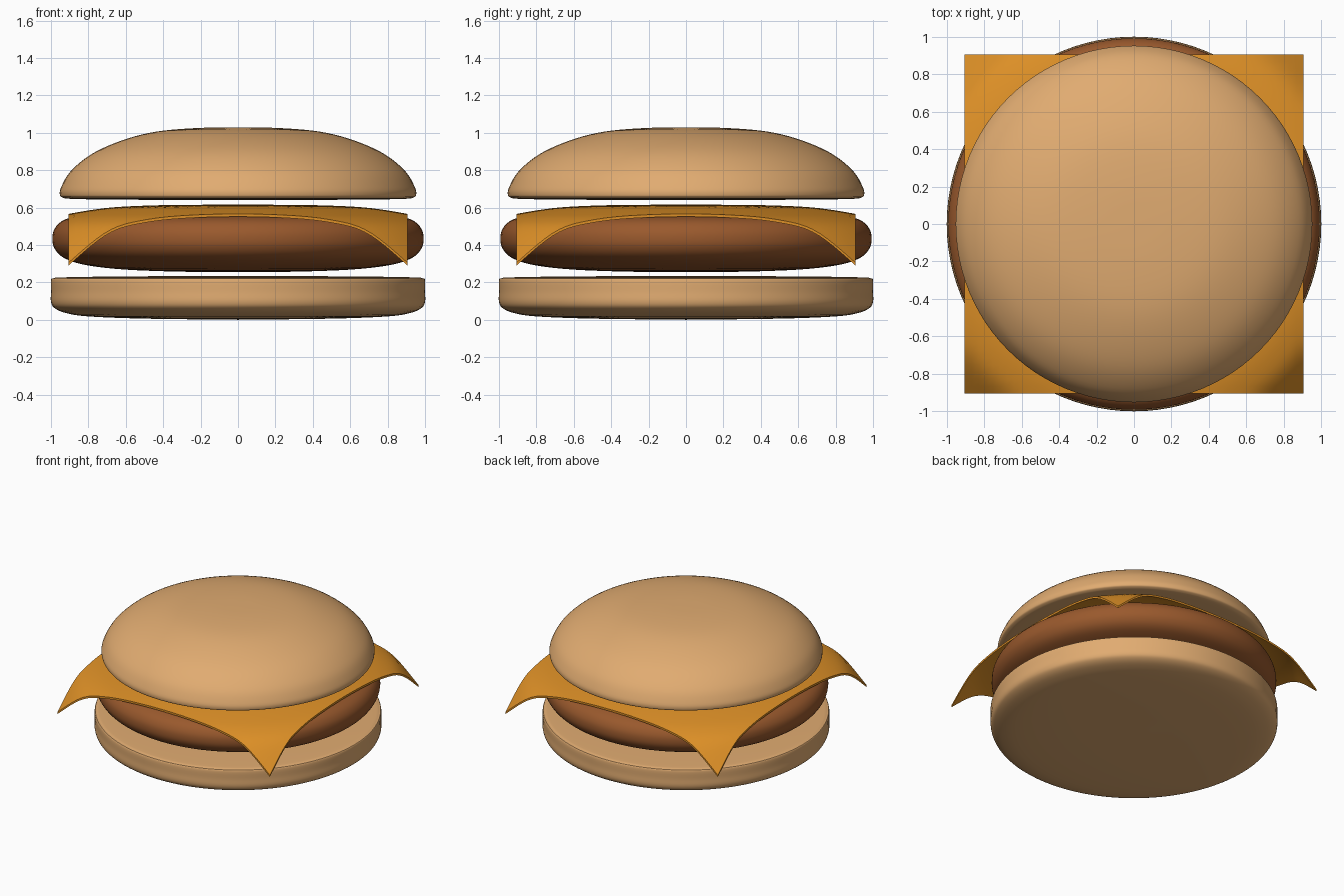
import bpy, bmesh
from math import pi
from mathutils import Vector

if "Cube" in bpy.data.objects:
    bpy.data.objects.remove(bpy.data.objects["Cube"])


def material(name, color):
    mat = bpy.data.materials.new(name)
    mat.diffuse_color = (*color, 1)
    mat.use_nodes = True
    mat.node_tree.nodes["Principled BSDF"].inputs["Base Color"].default_value = mat.diffuse_color
    return mat


def smooth_curve(points, steps=6):
    """Catmull-Rom curve through the given 2D points."""
    p = [Vector(q) for q in points]
    p = [2 * p[0] - p[1]] + p + [2 * p[-1] - p[-2]]
    out = []
    for a, b, c, d in zip(p, p[1:], p[2:], p[3:]):
        for i in range(steps):
            t = i / steps
            out.append(0.5 * (2 * b + (c - a) * t + (2 * a - 5 * b + 4 * c - d) * t**2
                              + (3 * b - a - 3 * c + d) * t**3))
    return out + [p[-2]]


def finish(bm, name, mat):
    bmesh.ops.recalc_face_normals(bm, faces=bm.faces)
    mesh = bpy.data.meshes.new(name)
    bm.to_mesh(mesh)
    bm.free()
    obj = bpy.data.objects.new(name, mesh)
    bpy.context.collection.objects.link(obj)
    mesh.materials.append(mat)
    bpy.ops.object.select_all(action='DESELECT')
    obj.select_set(True)
    bpy.context.view_layer.objects.active = obj
    bpy.ops.object.shade_smooth_by_angle(angle=pi / 5)
    return obj


def lathe(name, profile, mat, segments=96):
    bm = bmesh.new()
    verts = [bm.verts.new((max(r, 0), 0, z)) for r, z in smooth_curve(profile, 4)]
    edges = [bm.edges.new(pair) for pair in zip(verts, verts[1:])]
    bmesh.ops.spin(bm, geom=verts + edges, cent=(0, 0, 0), axis=(0, 0, 1),
                   angle=2 * pi, steps=segments, use_duplicate=False)
    bmesh.ops.remove_doubles(bm, verts=bm.verts, dist=0.0005)
    return finish(bm, name, mat)


bun = material("bun", (0.75, 0.41, 0.165))
meat = material("meat", (0.32, 0.10, 0.026))
cheese = material("cheese", (0.73, 0.28, 0.02))

# Bottom bun: flat disc with rounded lower edge
lathe("bottom_bun", [(0, 0), (0.5, 0.006), (0.8, 0.018), (0.92, 0.036), (0.98, 0.062),
                     (1, 0.095), (1, 0.15), (1, 0.213), (0.985, 0.222), (0.93, 0.227),
                     (0.6, 0.232), (0, 0.234)], bun)

# Patty: thick disc with a fully rounded rim
lathe("patty", [(0, 0.255), (0.3, 0.257), (0.6, 0.268), (0.8, 0.290), (0.9, 0.317),
                (0.955, 0.348), (0.985, 0.39), (0.993, 0.433), (0.985, 0.477),
                (0.955, 0.518), (0.9, 0.545), (0.8, 0.566), (0.6, 0.586), (0.3, 0.596),
                (0, 0.598)], meat)

# Top bun: dome with a small lip
lathe("top_bun", [(0, 0.64), (0.6, 0.642), (0.88, 0.646), (0.94, 0.654), (0.953, 0.672),
                  (0.945, 0.71), (0.9, 0.788), (0.81, 0.868), (0.7, 0.928), (0.55, 0.981),
                  (0.4, 1.011), (0.2, 1.026), (0, 1.029)], bun)

# Cheese slice: square sheet drooping with distance from the centre
droop = smooth_curve([(0, 0.616), (0.3, 0.614), (0.5, 0.61), (0.7, 0.598), (0.9, 0.567),
                      (1.03, 0.535), (1.14, 0.475), (1.285, 0.30)], 8)


def droop_height(r):
    for a, b in zip(droop, droop[1:]):
        if r <= b.x:
            return a.y + (b.y - a.y) * (r - a.x) / (b.x - a.x)
    return droop[-1].y


bm = bmesh.new()
bmesh.ops.create_grid(bm, x_segments=48, y_segments=48, size=0.905)
for v in bm.verts:
    v.co.z = droop_height(v.co.xy.length)
extruded = bmesh.ops.extrude_face_region(bm, geom=bm.faces[:], use_keep_orig=True)
lower = [g for g in extruded["geom"] if isinstance(g, bmesh.types.BMVert)]
bmesh.ops.translate(bm, verts=lower, vec=(0, 0, -0.015))
finish(bm, "cheese_slice", cheese)
